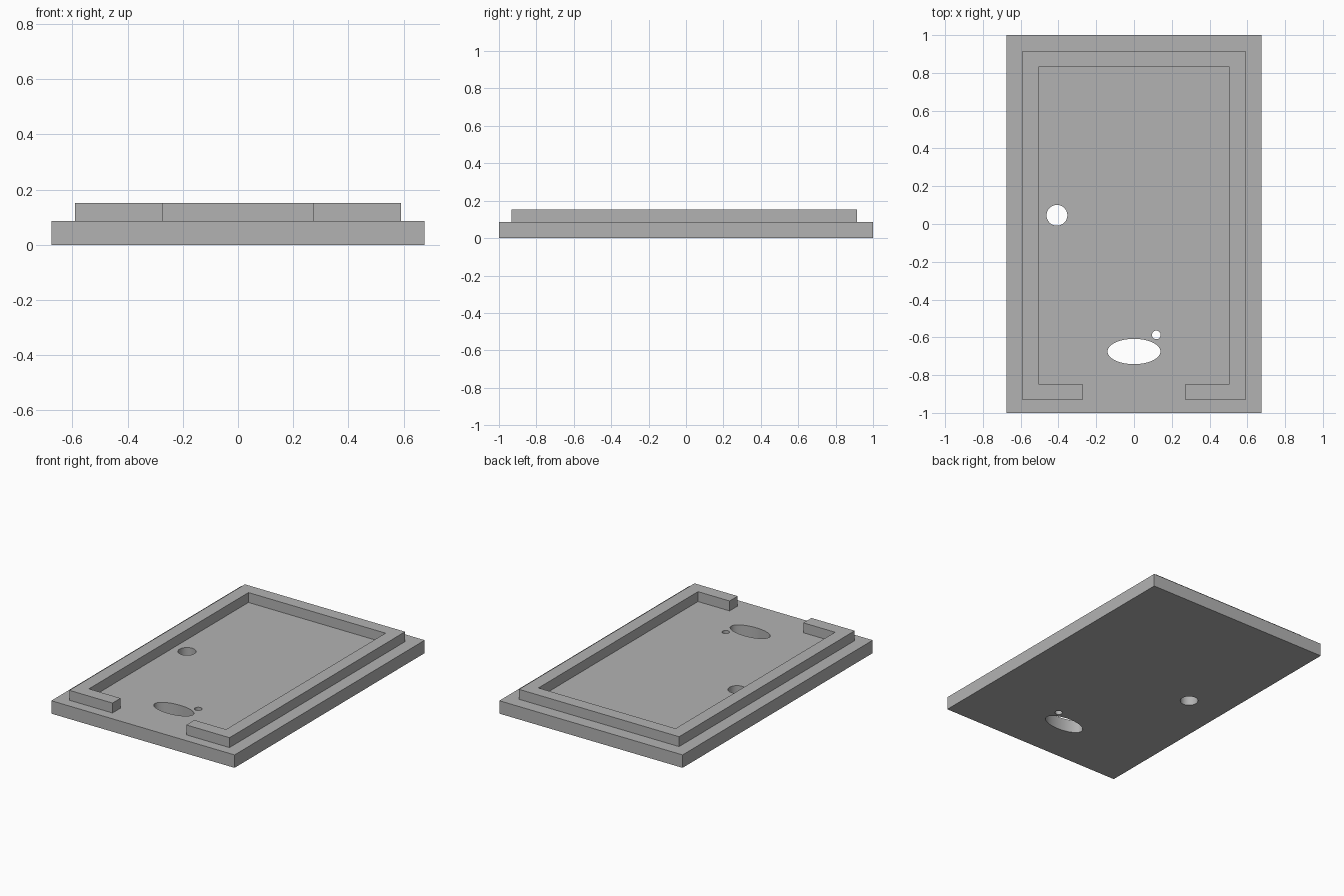
import bpy
import bmesh
from math import cos, sin, pi

if "Cube" in bpy.data.objects:
    bpy.data.objects.remove(bpy.data.objects["Cube"], do_unlink=True)

grey = bpy.data.materials.new("plain grey")
grey.use_nodes = True
colour = (0.45, 0.45, 0.45, 1)
grey.diffuse_color = colour
grey.node_tree.nodes["Principled BSDF"].inputs["Base Color"].default_value = colour


def prism(name, outline, z0, z1):
    """Extrude a flat outline from z0 up to z1."""
    bm = bmesh.new()
    face = bm.faces.new([bm.verts.new((x, y, z0)) for x, y in outline])
    top = bmesh.ops.extrude_face_region(bm, geom=[face])["geom"]
    moved = [v for v in top if isinstance(v, bmesh.types.BMVert)]
    bmesh.ops.translate(bm, verts=moved, vec=(0, 0, z1 - z0))
    bmesh.ops.recalc_face_normals(bm, faces=bm.faces)
    mesh = bpy.data.meshes.new(name)
    bm.to_mesh(mesh)
    bm.free()
    mesh.materials.append(grey)
    obj = bpy.data.objects.new(name, mesh)
    bpy.context.collection.objects.link(obj)
    return obj


def ellipse(x, y, rx, ry, n=64):
    return [(x + rx * cos(2 * pi * i / n), y + ry * sin(2 * pi * i / n))
            for i in range(n)]


PLATE_TOP, RIM_TOP = 0.086, 0.152

# Base plate
plate = prism("base_plate", [(-0.675, -1), (0.675, -1), (0.675, 1), (-0.675, 1)],
              0, PLATE_TOP)

# Through holes
holes = {
    "side_hole": ellipse(-0.408, 0.046, 0.055, 0.055),
    "pin_hole": ellipse(0.118, -0.587, 0.023, 0.023),
    "oval_hole": ellipse(0, -0.675, 0.14, 0.067),
}
for name, outline in holes.items():
    cutter = prism(name + "_cutter", outline, -0.1, 0.2)
    cutter.hide_render = True
    cut = plate.modifiers.new(name, "BOOLEAN")
    cut.operation = "DIFFERENCE"
    cut.solver = "EXACT"
    cut.object = cutter

# Apply the cuts, remove the cutters and smooth the hole walls
bpy.context.view_layer.update()
bpy.ops.object.select_all(action="DESELECT")
bpy.context.view_layer.objects.active = plate
plate.select_set(True)
for name in holes:
    bpy.ops.object.modifier_apply(modifier=name)
    bpy.data.objects.remove(bpy.data.objects[name + "_cutter"], do_unlink=True)
bpy.ops.object.shade_smooth_by_angle()

# Raised rim with a gap at the front: right half outline, mirrored to the left
right_half = [(0.272, -0.847), (0.272, -0.932), (0.59, -0.932), (0.59, 0.915)]
inner_half = [(0.505, 0.831), (0.505, -0.847)]


def mirrored(points):
    return [(-x, y) for x, y in reversed(points)]


prism("raised_rim",
      right_half + mirrored(right_half) + mirrored(inner_half) + inner_half,
      PLATE_TOP, RIM_TOP)
